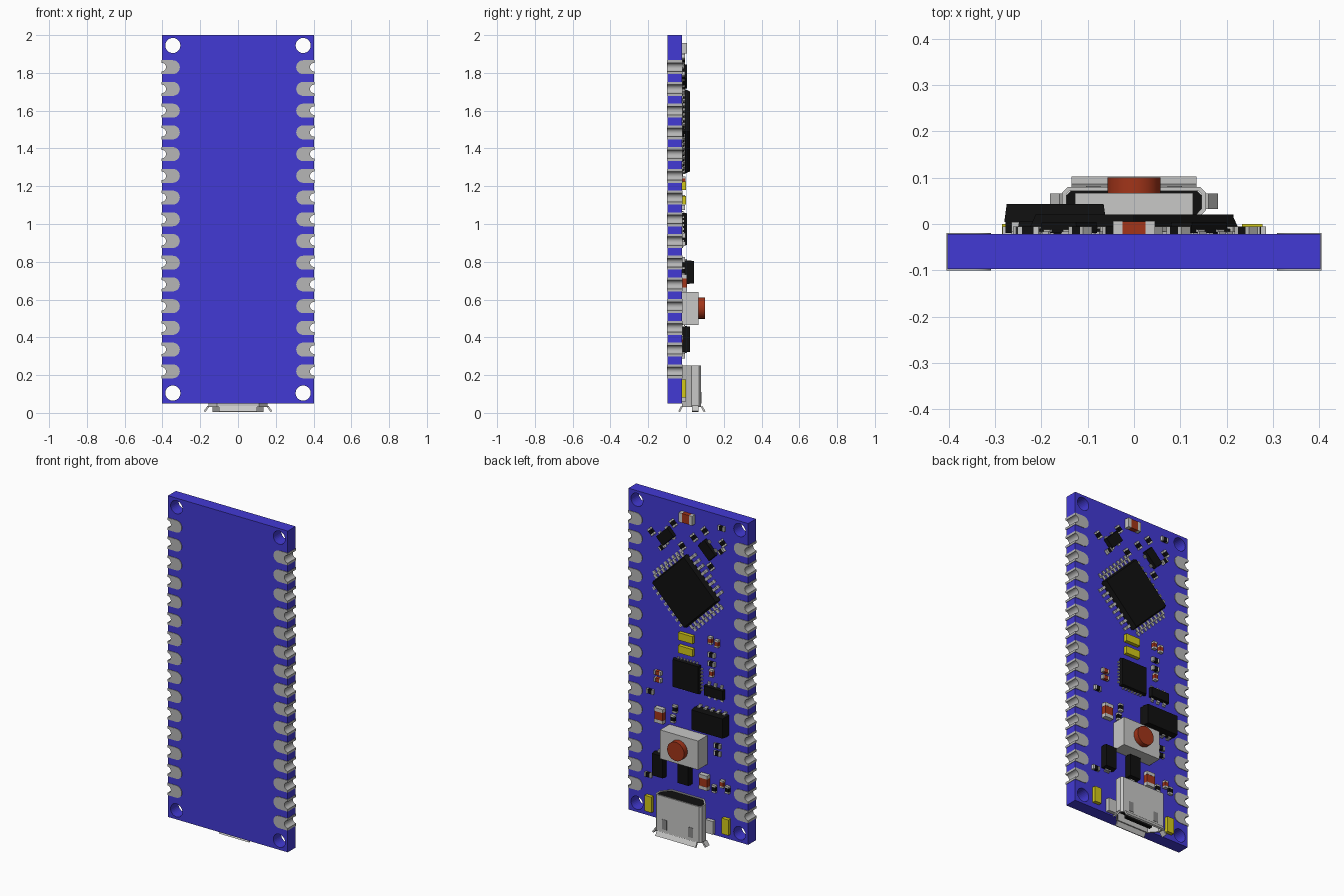
import bpy, bmesh, math
from math import sin, cos, pi

if "Cube" in bpy.data.objects:
    bpy.data.objects.remove(bpy.data.objects["Cube"])

F = -0.022          # y of the component side of the board

def colour(name, r, g, b):
    m = bpy.data.materials.new(name)
    m.diffuse_color = (r, g, b, 1)
    m.use_nodes = True
    m.node_tree.nodes["Principled BSDF"].inputs["Base Color"].default_value = m.diffuse_color
    return m

BLUE = colour("board blue", .055, .042, .66)
PAD = colour("pad grey", .47, .47, .47)
METAL = colour("light metal", .58, .58, .57)
BLACK = colour("chip black", .005, .005, .005)
RED = colour("rust red", .36, .035, .01)
YELLOW = colour("lamp yellow", .65, .58, .01)
SLOT = colour("slot grey", .25, .25, .25)

def prism(bm, pts, a, b, mat=0, taper=1, axis='y', caps=True):
    """Extrude a 2D outline from a to b along y (outline x,z) or z (outline x,y)."""
    cu = sum(p[0] for p in pts) / len(pts)
    cv = sum(p[1] for p in pts) / len(pts)
    def ring(h, s):
        q = [(cu + (u - cu) * s, cv + (v - cv) * s) for u, v in pts]
        return [bm.verts.new((u, h, v) if axis == 'y' else (u, v, h)) for u, v in q]
    lo, hi = ring(a, 1), ring(b, taper)
    n = len(pts)
    faces = [bm.faces.new((lo[i], lo[(i + 1) % n], hi[(i + 1) % n], hi[i])) for i in range(n)]
    if caps:
        faces += [bm.faces.new(lo[::-1]), bm.faces.new(hi)]
    for f in faces:
        f.material_index = mat

def rect(x, z, w, h, rot=0, u=0, v=0):
    """Rectangle offset by (u, v) inside a frame at (x, z) turned by rot degrees."""
    c, s = cos(math.radians(rot)), sin(math.radians(rot))
    q = [(u - w/2, v - h/2), (u + w/2, v - h/2), (u + w/2, v + h/2), (u - w/2, v + h/2)]
    return [(x + a * c - b * s, z + a * s + b * c) for a, b in q]

def disc(x, z, r, n=28):
    return [(x + r * cos(2*pi*i/n), z + r * sin(2*pi*i/n)) for i in range(n)]

def finish(name, bm, *mats, smooth=False):
    bmesh.ops.recalc_face_normals(bm, faces=bm.faces)
    me = bpy.data.meshes.new(name)
    bm.to_mesh(me)
    bm.free()
    for m in mats:
        me.materials.append(m)
    ob = bpy.data.objects.new(name, me)
    bpy.context.collection.objects.link(ob)
    if smooth:
        bpy.ops.object.select_all(action='DESELECT')
        ob.select_set(True)
        bpy.context.view_layer.objects.active = ob
        bpy.ops.object.shade_smooth_by_angle(angle=math.radians(35))
    return ob

PIN_Z = [.22 + .115 * i for i in range(15)]

# board with corner holes and edge notches
bm = bmesh.new()
prism(bm, rect(0, 1.025, .804, 1.95), -.097, F)
board = finish("board", bm, BLUE)
bm = bmesh.new()
for s in (-1, 1):
    for z in (.105, 1.945):
        prism(bm, disc(s * .345, z, .04), -.2, .1)
    for z in PIN_Z:
        prism(bm, disc(s * .403, z, .025, 20), -.2, .1)
cutter = finish("hole_cutter", bm, BLUE)
cutter.hide_render = True
mod = board.modifiers.new("holes", 'BOOLEAN')
mod.operation, mod.solver, mod.object = 'DIFFERENCE', 'EXACT', cutter
deps = bpy.context.evaluated_depsgraph_get()
cut = bpy.data.meshes.new_from_object(board.evaluated_get(deps))
board.modifiers.clear()
board.data = cut
bpy.data.objects.remove(cutter)

# plated edge pads, wrapping both faces, with a half-round notch
bm = bmesh.new()
inner = [(.345 + .037 * cos(a), .037 * sin(a)) for a in [pi/2 + pi*i/12 for i in range(13)]]
notch = [(.404 + .023 * cos(a), .023 * sin(a)) for a in [-pi/2 - pi*i/10 for i in range(11)]]
outline = inner + [(.404, -.037)] + notch + [(.404, .037)]
for s in (-1, 1):
    for z in PIN_Z:
        prism(bm, [(s * u, z + v) for u, v in outline], -.1, F + .003)
finish("edge_pads", bm, PAD, smooth=True)

def passives(name, body, items, length, width, h):
    """Two-terminal parts (x, z, rotation) with metal ends."""
    bm = bmesh.new()
    for x, z, rot in items:
        prism(bm, rect(x, z, length * .55, width * .97, rot), F, F + h * .96, 0)
        for s in (-1, 1):
            prism(bm, rect(x, z, length * .23, width, rot, u=s * length * .385), F, F + h, 1)
    finish(name, bm, body, METAL)

passives("small_resistors", BLACK, [
    (.242, 1.783, 45), (.096, 1.873, 45), (.169, 1.71, -45), (.036, 1.749, 45),
    (-.043, 1.822, 45), (-.116, 1.882, 45), (-.229, 1.928, 0), (-.236, 1.839, 45),
    (-.229, 1.79, -45), (-.156, 1.675, 45), (-.163, 1.141, 0), (-.163, 1.087, 0),
    (.249, .811, 0), (.083, .749, 90), (.096, .686, 90), (-.202, .60, 0),
    (-.202, .554, 0), (.262, .302, 0), (-.27, .353, 90), (-.18, .335, 90)], .045, .027, .017)
passives("small_capacitors", RED, [
    (-.156, 1.23, 90), (-.2, 1.222, 90), (-.163, 1.033, 90), (.196, .939, 0),
    (.196, .896, 0), (-.236, .38, 90)], .045, .025, .02)
passives("large_capacitors", RED, [(0, 1.93, 0), (.181, .687, 90), (-.117, .363, 90)],
         .09, .057, .028)

# indicator lamps
bm = bmesh.new()
for x, z, rot in [(.005, 1.203, 0), (.005, 1.125, 0), (.255, .13, 90), (-.262, .13, 90)]:
    prism(bm, rect(x, z, .095, .045, rot), F, F + .022)
finish("indicator_lamps", bm, YELLOW)

def chip(name, x, z, w, h, top, rot=0, n=0, pitch=.03, reach=.02, lead=.014, sides=(0, 180)):
    """Black package with n bent leads on each listed side."""
    bm = bmesh.new()
    mid = F + .4 * (top - F)
    prism(bm, rect(x, z, w * .97, h * .97, rot), F + .003, mid, 0)
    prism(bm, rect(x, z, w, h, rot), mid, top, 0, taper=.95)
    for side in sides:
        r = (h if side % 180 == 0 else w) / 2
        for i in range(n):
            u = (i - (n - 1) / 2) * pitch
            a = rot + side
            prism(bm, rect(x, z, lead, reach * .6, a, u, r + reach * .2), mid - .006, mid, 1)
            prism(bm, rect(x, z, lead, reach * .2, a, u, r + reach * .5), F, mid, 1)
            prism(bm, rect(x, z, lead, reach * .5, a, u, r + reach * .75), F, F + .006, 1)
    finish(name, bm, BLACK, METAL)

ALL = (0, 90, 180, 270)
chip("main_processor", 0, 1.49, .316, .316, .02, 45, 8, .036, .045, .017, ALL)
chip("interface_chip", 0, .973, .18, .175, .005, 0, 7, .021, .008, .01, ALL)
chip("crystal_left", .14, 1.785, .11, .065, .004, -45, 2, .06, .01, .02)
chip("crystal_right", -.14, 1.776, .11, .065, .004, 45, 2, .06, .01, .02)
chip("small_regulator", -.186, .923, .13, .06, .005, 0, 3, .042, .02, .018)
chip("power_chip", -.17, .745, .22, .125, .043, 0, 5, .042, .012, .02)
chip("diode_left", .179, .39, .075, .14, .02, 0, 1, .03, .012, .035)
chip("diode_middle", .007, .39, .075, .14, .02, 0, 1, .03, .012, .035)

# push button
bm = bmesh.new()
prism(bm, rect(0, .553, .255, .175), F, .067)
finish("button_body", bm, METAL)
bm = bmesh.new()
prism(bm, disc(0, .555, .057, 24), .06, .1)
finish("button_knob", bm, RED, smooth=True)

# plug socket: hollow shell with flared lips at its mouth
section = [(-.155, .03), (-.155, .068), (-.143, .08), (.143, .08), (.155, .068),
           (.155, .03), (.11, -.021), (-.11, -.021)]
bm = bmesh.new()
prism(bm, section, .03, .25, axis='z', caps=False)
lips = [((-.135, .078), (.135, .078), (0, .016)), ((.153, .032), (.153, .066), (.02, 0)),
        ((-.153, .032), (-.153, .066), (-.02, 0)), ((-.1, -.018), (.1, -.018), (0, -.014))]
for p, q, d in lips:
    bm.faces.new([bm.verts.new(c) for c in (
        (*p, .032), (*q, .032), (q[0] + d[0], q[1] + d[1], .004), (p[0] + d[0], p[1] + d[1], .004))])
shell = finish("socket_shell", bm, METAL)
mod = shell.modifiers.new("wall", 'SOLIDIFY')
mod.thickness, mod.offset = .01, -1

# socket inside, tongue, latch slots and mounting tabs
bm = bmesh.new()
prism(bm, [(u * .94, .03 + (v - .03) * .85) for u, v in section], .08, .246, axis='z')
prism(bm, rect(0, .035, .18, .02), .03, .09, axis='z')
finish("socket_insert", bm, BLACK)
bm = bmesh.new()
for s in (-1, 1):
    prism(bm, rect(s * .088, .08, .032, .06), .078, .082)
finish("latch_slots", bm, SLOT)
bm = bmesh.new()
for s in (-1, 1):
    prism(bm, rect(s * .155, .1, .05, .08), F, 0)
finish("socket_tabs", bm, METAL)
